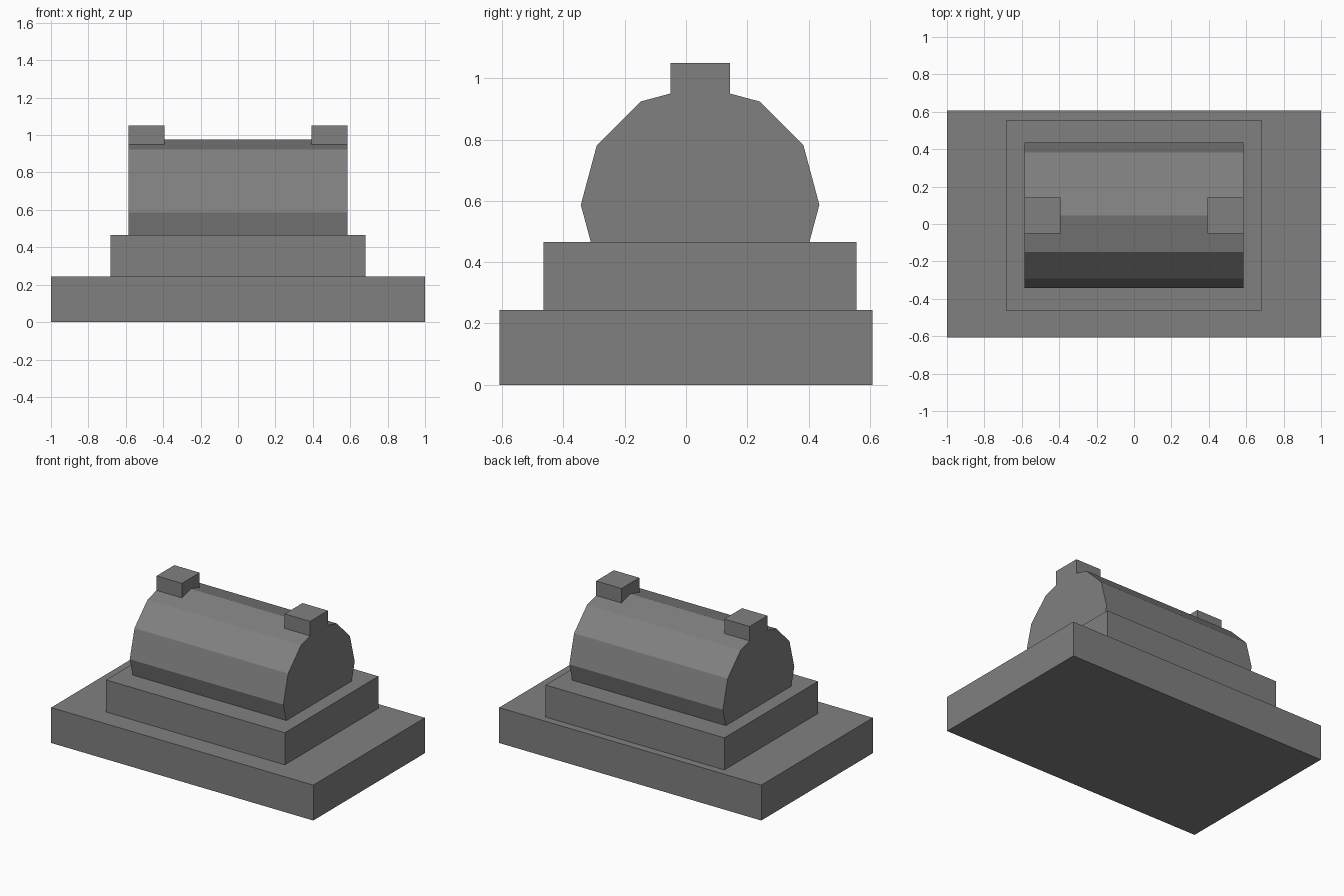
import bpy, bmesh, math
from mathutils import Matrix

if "Cube" in bpy.data.objects:
    bpy.data.objects.remove(bpy.data.objects["Cube"])

stone = bpy.data.materials.new("stone grey")
stone.diffuse_color = (0.216, 0.216, 0.216, 1)
stone.use_nodes = True
stone.node_tree.nodes["Principled BSDF"].inputs["Base Color"].default_value = stone.diffuse_color

CY = 0.046          # upper parts sit slightly toward the back
BARREL_X = 0.586    # half length of the barrel


def finish(name, bm):
    mesh = bpy.data.meshes.new(name)
    bm.to_mesh(mesh)
    bm.free()
    mesh.materials.append(stone)
    obj = bpy.data.objects.new(name, mesh)
    bpy.context.collection.objects.link(obj)
    return obj


def box(name, x0, x1, y0, y1, z0, z1):
    bm = bmesh.new()
    centre = Matrix.Translation(((x0 + x1) / 2, (y0 + y1) / 2, (z0 + z1) / 2))
    bmesh.ops.create_cube(bm, size=1, matrix=centre @ Matrix.Diagonal((x1 - x0, y1 - y0, z1 - z0, 1)))
    return finish(name, bm)


# Stepped plinth
box("base_slab", -1, 1, -0.608, 0.608, 0, 0.244)
box("upper_step", -0.682, 0.682, CY - 0.51, CY + 0.51, 0.244, 0.465)

# Twelve-sided barrel lying along x, cut off where it meets the step
bm = bmesh.new()
bmesh.ops.create_cone(bm, cap_ends=True, segments=12, radius1=0.389, radius2=0.389,
                      depth=2 * BARREL_X,
                      matrix=Matrix.Translation((0, CY, 0.587)) @ Matrix.Rotation(math.pi / 2, 4, 'Y'))
cut = bmesh.ops.bisect_plane(bm, geom=bm.verts[:] + bm.edges[:] + bm.faces[:],
                             plane_co=(0, 0, 0.465), plane_no=(0, 0, -1), clear_outer=True)
bmesh.ops.contextual_create(bm, geom=[e for e in cut["geom_cut"] if isinstance(e, bmesh.types.BMEdge)])
bmesh.ops.recalc_face_normals(bm, faces=bm.faces[:])
finish("barrel_top", bm)

# Small block at each end of the ridge
for side, x0, x1 in (("left", -BARREL_X, -0.392), ("right", 0.392, BARREL_X)):
    box(side + "_ridge_block", x0, x1, CY - 0.097, CY + 0.097, 0.949, 1.05)
